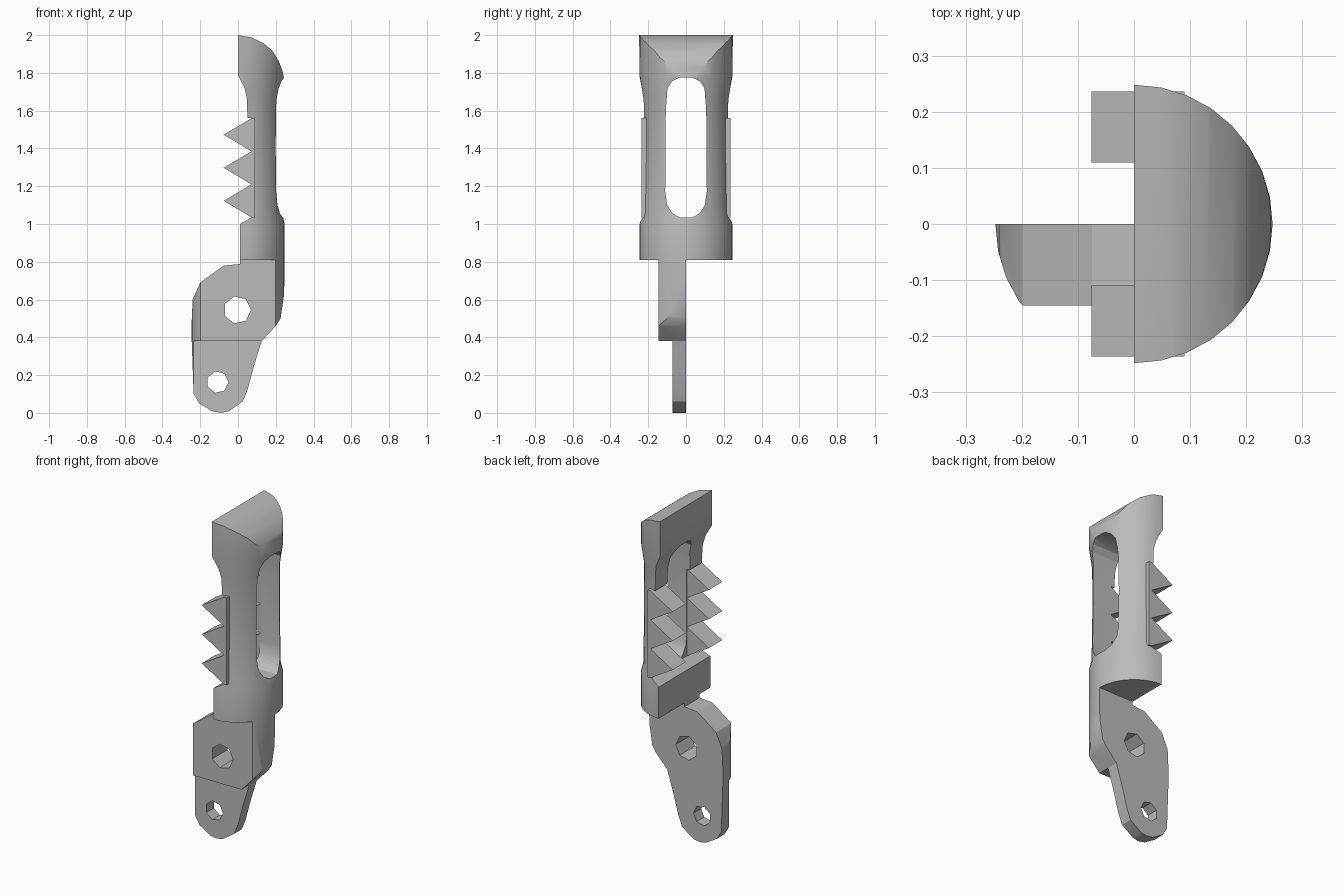
import bpy, bmesh, math
from mathutils import Vector

cube = bpy.data.objects.get("Cube")
if cube:
    bpy.data.objects.remove(cube)

steel = bpy.data.materials.new("matte grey metal")
steel.use_nodes = True
GREY = (0.5, 0.5, 0.5, 1)
steel.diffuse_color = GREY
steel.node_tree.nodes["Principled BSDF"].inputs["Base Color"].default_value = GREY


def add_object(name, bm):
    bmesh.ops.recalc_face_normals(bm, faces=bm.faces)
    mesh = bpy.data.meshes.new(name)
    bm.to_mesh(mesh)
    bm.free()
    mesh.materials.append(steel)
    obj = bpy.data.objects.new(name, mesh)
    bpy.context.scene.collection.objects.link(obj)
    return obj


def prism(name, outline, start, end, axis="y"):
    """Extrude a 2D outline (side, z) along y or x."""
    bm = bmesh.new()
    place = (lambda s, z: (s, start, z)) if axis == "y" else (lambda s, z: (start, s, z))
    face = bm.faces.new([bm.verts.new(place(s, z)) for s, z in outline])
    out = bmesh.ops.extrude_face_region(bm, geom=[face])
    shift = Vector((0, end - start, 0)) if axis == "y" else Vector((end - start, 0, 0))
    verts = [v for v in out["geom"] if isinstance(v, bmesh.types.BMVert)]
    bmesh.ops.translate(bm, verts=verts, vec=shift)
    return add_object(name, bm)


def lathe(name, profile, segments=32):
    """Closed round solid from (radius, z) rings."""
    bm = bmesh.new()
    rings = []
    for r, z in profile:
        angles = [math.tau * i / segments for i in range(segments)]
        rings.append([bm.verts.new((r * math.cos(a), r * math.sin(a), z)) for a in angles])
    for low, high in zip(rings, rings[1:]):
        for i in range(segments):
            j = (i + 1) % segments
            bm.faces.new((low[i], low[j], high[j], high[i]))
    bm.faces.new(rings[0])
    bm.faces.new(rings[-1])
    return add_object(name, bm)


def ring(x, z, radius, sides):
    return [(x + radius * math.cos(math.tau * i / sides),
             z + radius * math.sin(math.tau * i / sides)) for i in range(sides)]


def carve(obj, operation, tool):
    mod = obj.modifiers.new(operation.title(), "BOOLEAN")
    mod.operation, mod.solver, mod.object = operation, "EXACT", tool


def finish(objects, helpers):
    """Bake the booleans, drop the cutters and shade."""
    for obj in objects:
        graph = bpy.context.evaluated_depsgraph_get()
        baked = bpy.data.meshes.new_from_object(obj.evaluated_get(graph))
        obj.modifiers.clear()
        obj.data = baked
    for helper in helpers:
        bpy.data.objects.remove(helper)
    bpy.ops.object.select_all(action="DESELECT")
    for obj in objects:
        obj.select_set(True)
        bpy.context.view_layer.objects.active = obj
    bpy.ops.object.shade_smooth_by_angle(angle=math.radians(28))


# Round envelope with a slightly slimmer waist, which trims every main part
envelope = lathe("round_envelope", [
    (0.247, -0.1), (0.247, 1.0), (0.233, 1.06), (0.228, 1.4),
    (0.229, 1.66), (0.246, 1.78), (0.249, 2.1)])

# Half-round grip with a domed top and a stepped flat back
grip = prism("grip_body", [
    (0.01, 0.81), (0.3, 0.81), (0.3, 1.7), (0.246, 1.76), (0.236, 1.81),
    (0.215, 1.865), (0.18, 1.92), (0.13, 1.96), (0.07, 1.988), (0, 2),
    (0, 1.79), (0.035, 1.72), (0.047, 1.66), (0.05, 1.56), (0.072, 1.56),
    (0.072, 1.035), (0.01, 1.0)], -0.3, 0.3)

# Long rounded slot through the grip
half_slot = [(0.035, 1.775), (0.075, 1.755), (0.098, 1.72), (0.107, 1.6),
             (0.11, 1.17), (0.1, 1.1), (0.07, 1.055), (0.035, 1.035)]
slot = prism("slot_cutter", half_slot + [(-y, z) for y, z in reversed(half_slot)],
             -0.4, 0.4, axis="x")

# Thick upper and thin lower halves of the hinge plate
upper = prism("hinge_plate", [
    (0.01, 0.81), (0.01, 0.788), (-0.075, 0.78), (-0.2, 0.69), (-0.24, 0.6),
    (-0.25, 0.38), (0.125, 0.38), (0.2, 0.46), (0.225, 0.5), (0.243, 0.62),
    (0.25, 0.81)], -0.145, 0)
lower = prism("lower_tab", [
    (-0.245, 0.38), (-0.235, 0.1), (-0.205, 0.05), (-0.135, 0.008), (-0.09, 0),
    (-0.05, 0.008), (0.025, 0.06), (0.05, 0.12), (0.085, 0.25), (0.125, 0.38)],
    -0.072, 0)

# Pin holes
pivot = prism("pivot_cutter", ring(-0.004, 0.545, 0.073, 7), -0.4, 0.4)
pin = prism("pin_cutter", ring(-0.108, 0.163, 0.058, 7), -0.4, 0.4)

for part, cutter in ((grip, slot), (upper, pivot), (lower, pin)):
    carve(part, "INTERSECT", envelope)
    carve(part, "DIFFERENCE", cutter)

# Two rows of wedge teeth on the flat back
teeth = []
for side, label in ((1, "back"), (-1, "front")):
    for i in range(3):
        base = 1.035 + 0.175 * i
        outline = [(0.09, base), (0.072, base), (-0.076, base + 0.0875),
                   (0.072, base + 0.175), (0.09, base + 0.175)]
        teeth.append(prism(f"{label}_tooth_{i + 1}", outline, side * 0.11, side * 0.236))

cutters = [envelope, slot, pivot, pin]
for helper in cutters:
    helper.hide_render = True
finish([grip, upper, lower] + teeth, cutters)
